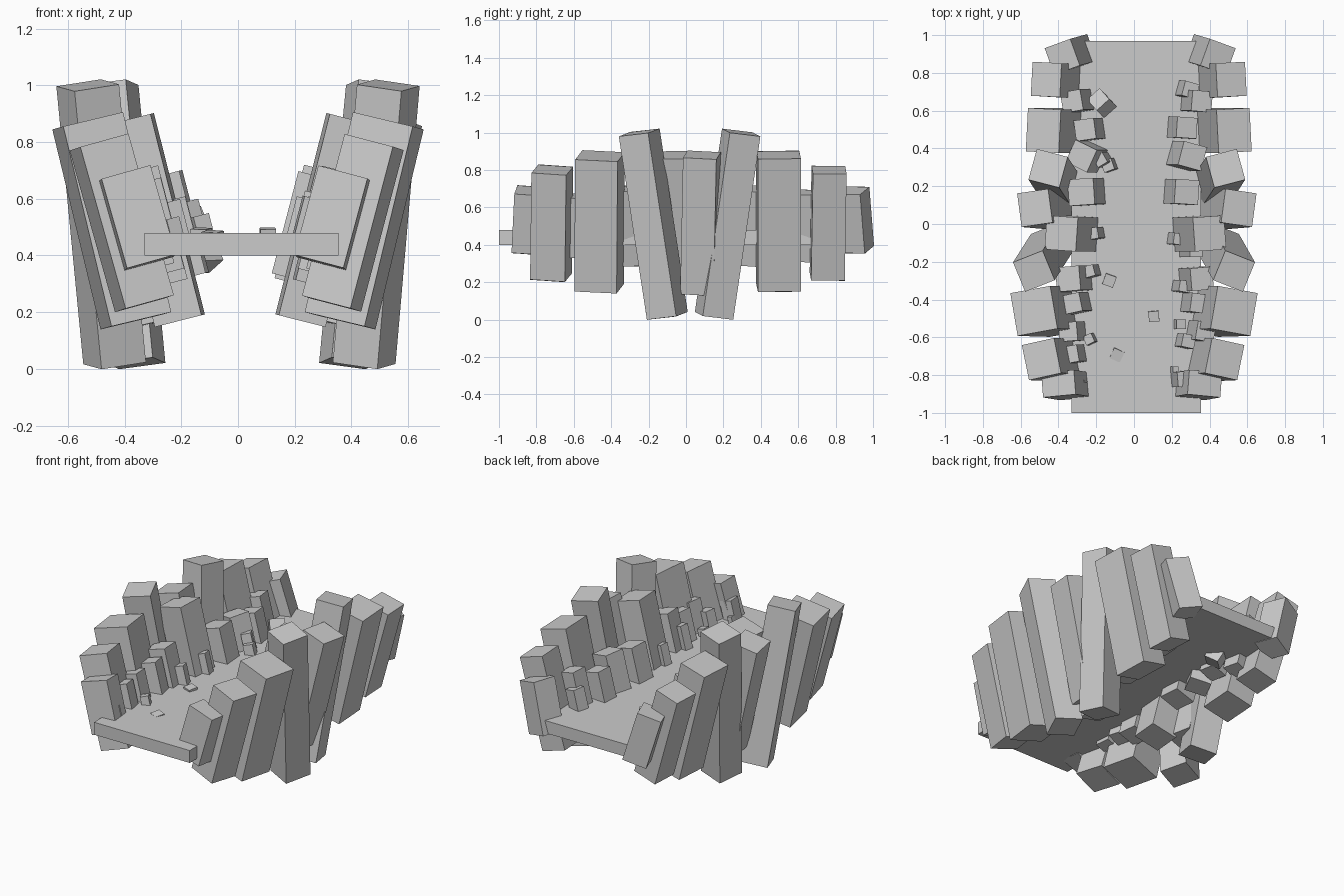
import bpy
from mathutils import Vector, Matrix
from math import radians


def block(name, top, bottom, w, d, spin=0):
    """Square pillar running between two end centres, turned about its own axis."""
    top, bottom = Vector(top), Vector(bottom)
    axis = top - bottom
    rot = Vector((0, 0, 1)).rotation_difference(axis.normalized()).to_matrix().to_4x4()
    bpy.ops.mesh.primitive_cube_add(size=1)
    ob = bpy.context.object
    ob.name = name
    m = (Matrix.Translation((top + bottom) / 2) @ rot
         @ Matrix.Rotation(radians(spin), 4, 'Z')
         @ Matrix.Diagonal((w, d, axis.length, 1)))
    ob.data.transform(m)
    return ob


# canyon floor
block("floor_slab", (0.0125, -0.015, 0.48), (0.0125, -0.015, 0.40), 0.685, 1.97)

# big wall pillars, mirrored with slightly different x on each side:
# left top x, left base x, right top x, right base x, top y, base y, top z, base z, w, d, spin
pillars = [
    (-.40, -.31, .375, .29, -.845, -.86, .69, .375, .18, .13, 5),
    (-.49, -.33, .48, .33, -.715, -.722, .80, .23, .18, .19, 12),
    (-.53, -.36, .53, .36, -.46, -.465, .875, .17, .22, .23, 10),
    (-.53, -.435, .53, .445, -.25, -.10, 1.0, .02, .17, .17, 22),
    (-.385, -.205, .40, .22, -.05, -.05, .88, .17, .17, .18, -4),
    (-.525, -.35, .555, .38, .085, .07, .88, .15, .17, .18, 8),
    (-.455, -.36, .485, .39, .295, .15, 1.0, .02, .17, .17, -15),
    (-.48, -.30, .53, .36, .495, .495, .88, .17, .18, .23, -3),
    (-.465, -.30, .515, .36, .765, .755, .80, .23, .16, .18, -3),
    (-.38, -.29, .445, .36, .885, .91, .69, .375, .15, .15, 20),
]
for lt, lb, rt, rb, yt, yb, zt, zb, w, d, s in pillars:
    block("left_wall_pillar", (lt, yt, zt), (lb, yb, zb), w, d, s)
    block("right_wall_pillar", (rt, yt, zt), (rb, yb, zb), w, d, -s)


# smaller shards along the foot of the walls, leaning outward
def shard(name, x, y, w, zt, spin):
    zb = 1.0 - zt if w >= .1 else 0.42
    lean = 0.26 * (zt - zb) * (-1 if x < 0 else 1)
    block(name, (x, y, zt), (x - lean, y, zb), w, w, spin)


left = [
    (-.33, .65, .11, .68, 10), (-.26, .50, .11, .65, 8),
    (-.28, .36, .13, .68, -25), (-.18, .34, .06, .59, 30), (-.14, .31, .06, .54, 20),
    (-.28, .17, .14, .68, 4), (-.22, -.05, .06, .60, 10), (-.35, -.29, .13, .70, 5),
    (-.24, -.25, .06, .59, 15), (-.33, -.42, .10, .66, 12), (-.34, -.69, .09, .62, 10),
    (-.24, -.61, .05, .53, 25), (-.28, -.83, .03, .54, 20), (-.35, -.57, .10, .64, 5),
]
right = [
    (.30, .71, .08, .60, -15), (.36, .65, .11, .68, -5), (.28, .51, .11, .65, -4),
    (.31, .36, .13, .70, -15), (.28, .17, .13, .68, -4), (.24, -.08, .06, .60, -8),
    (.33, -.14, .07, .68, 0), (.36, -.29, .12, .70, 5), (.27, -.33, .06, .62, -10),
    (.35, -.42, .10, .66, -8), (.25, -.53, .05, .53, 0), (.38, -.57, .10, .66, -10),
    (.29, -.62, .07, .60, -12), (.27, -.82, .08, .60, 5), (.22, -.77, .03, .52, 0),
]
for s in left:
    shard("left_shard", *s)
for s in right:
    shard("right_shard", *s)

# shard that pokes right through the floor
block("piercing_shard", (-.19, .66, .55), (-.11, .58, .36), .09, .09, 42)

# loose chips lying on the floor
for x, y, w, zt, s in [(-.13, -.30, .06, .495, -20), (.105, -.49, .055, .495, 5),
                       (-.09, -.695, .06, .485, -25)]:
    block("floor_chip", (x, y, zt), (x, y + .005, .45), w, w, s)
